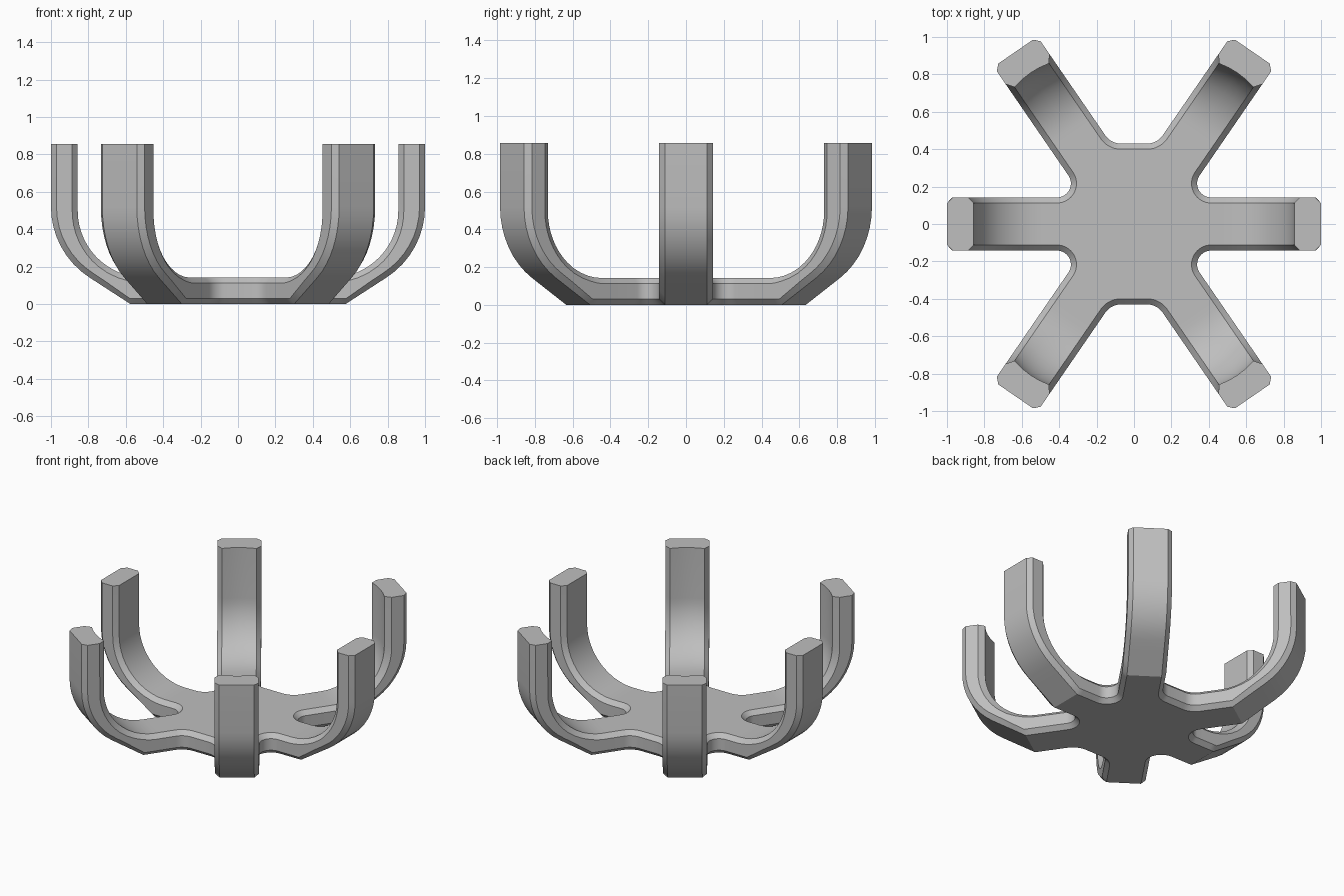
import bpy, bmesh, math
from math import sin, cos, radians as rad
from mathutils import Vector

if "Cube" in bpy.data.objects:
    bpy.data.objects.remove(bpy.data.objects["Cube"])

HW, CH, TH = 0.142, 0.03, 0.142      # half width, chamfer, thickness
TOP = 0.857                          # height of the arm tips
DIAG, SHIFT = 55.5, 0.118            # diagonal arm angle, extra reach
START = 0.46                         # radius where arms leave the hub
COLS = (-1, -0.5, 0, 0.5, 1)         # columns across the inner arm face

# arm angle, extra reach, bow of the inner face
ARMS = [(0, 0, 0), (DIAG, SHIFT, 0.014), (180 - DIAG, SHIFT, 0.014),
        (180, 0, 0), (180 + DIAG, SHIFT, 0.014), (360 - DIAG, SHIFT, 0.014)]


def at(angle, r, w, z):
    """Point at radius r along an arm, w to its left."""
    a = rad(angle)
    return Vector((r * cos(a) - w * sin(a), r * sin(a) + w * cos(a), z))


def arc(center, r, a0, a1, z, n):
    return [center + Vector((r * cos(rad(a0 + (a1 - a0) * i / n)),
                             r * sin(rad(a0 + (a1 - a0) * i / n)), z))
            for i in range(n + 1)]


def gap(i, inset, z):
    """Filleted outline between arm i and the next one."""
    a, sa, _ = ARMS[i]
    b, sb, _ = ARMS[(i + 1) % 6]
    if b < a:
        b += 360
    m, half = (a + b) / 2, rad((b - a) / 2)
    pts = [at(a, START + sa, HW - inset, z)]
    if b - a < 60:
        r = 0.075
        c = at(m, (HW + r) / sin(half), 0, 0)
        pts += arc(c, r + inset, a - 90, b - 270, z, 14)
    else:                            # wide gap has a straight web
        r, d = 0.10, 0.53
        u = (d * sin(half) - HW - r) / cos(half)
        pts += arc(at(m, d, -u, 0), r + inset, a - 90, m - 180, z, 7)
        pts += arc(at(m, d, u, 0), r + inset, m - 180, b - 270, z, 7)
    return pts + [at(b, START + sb, inset - HW, z)]


# Arm side profile: pairs of inner and outer points, with bow strength
def inner(t):
    return Vector((0.5 + 0.357 * sin(rad(t)), 0.499 - 0.357 * cos(rad(t))))


def outer(t):
    return Vector((0.55 + 0.45 * sin(rad(t)), 0.52 - 0.45 * cos(rad(t))))


profile = [(Vector((START, TH)), Vector((START, 0)), 0),
           (inner(0), Vector((0.50, 0)), 0),
           (inner(7), Vector((0.54, 0)), 0.12),
           (inner(15), Vector((0.575, 0)), 0.25)]
knee, bend = Vector((0.575, 0)), outer(33)
for k in range(1, 4):
    t = 15 + 25 * k / 3
    profile.append((inner(t), knee.lerp(bend, k / 3), sin(rad(t))))
for k in range(1, 9):
    t = 40 + 50 * k / 8
    profile.append((inner(t), outer(33 + 57 * k / 8), sin(rad(t))))
profile.append((Vector((0.857, TOP)), Vector((1.0, TOP)), 1))

bm = bmesh.new()


def face(pts):
    bm.faces.new([bm.verts.new(p) for p in pts])


# Hub: chamfered plate
levels = [(CH, 0), (0, CH), (0, TH - CH), (CH, TH)]
top, bottom = [], []
for i, (ang, shift, _) in enumerate(ARMS):
    top += [at(ang, START + shift, c * (HW - CH), TH) for c in COLS[1:-1]]
    loops = [gap(i, *lv) for lv in levels]
    top += loops[3]
    bottom += loops[0]
    for lo, hi in zip(loops, loops[1:]):
        for k in range(len(lo) - 1):
            face([lo[k], lo[k + 1], hi[k + 1], hi[k]])
face(top)
face(bottom[::-1])

# Arms: chamfered section swept along the profile
for ang, shift, bow in ARMS:
    rings = []
    for t, b, s in profile:
        d = (b - t).normalized() * CH
        sec = [(t + Vector((bow * s * (1 - c * c) - (0.01 * s if bow else 0), 0)),
                c * (HW - CH)) for c in COLS]
        sec += [(t + d, HW), (b - d, HW), (b, HW - CH),
                (b, CH - HW), (b - d, -HW), (t + d, -HW)]
        rings.append([at(ang, p.x + shift, w, p.y) for p, w in sec])
    n = len(rings[0])
    for r0, r1 in zip(rings, rings[1:]):
        for k in range(n):
            j = (k + 1) % n
            face([r0[k], r0[j], r1[j], r1[k]])
    face(rings[-1])

bmesh.ops.remove_doubles(bm, verts=bm.verts, dist=0.0005)
bmesh.ops.recalc_face_normals(bm, faces=bm.faces)
mesh = bpy.data.meshes.new("six_arm_holder")
bm.to_mesh(mesh)
bm.free()

grey = bpy.data.materials.new("plain grey")
grey.diffuse_color = (0.52, 0.52, 0.52, 1)
grey.use_nodes = True
grey.node_tree.nodes["Principled BSDF"].inputs["Base Color"].default_value = grey.diffuse_color
mesh.materials.append(grey)
holder = bpy.data.objects.new("six_arm_holder", mesh)
bpy.context.collection.objects.link(holder)
bpy.context.view_layer.objects.active = holder
holder.select_set(True)
bpy.ops.object.shade_smooth_by_angle(angle=rad(28))
